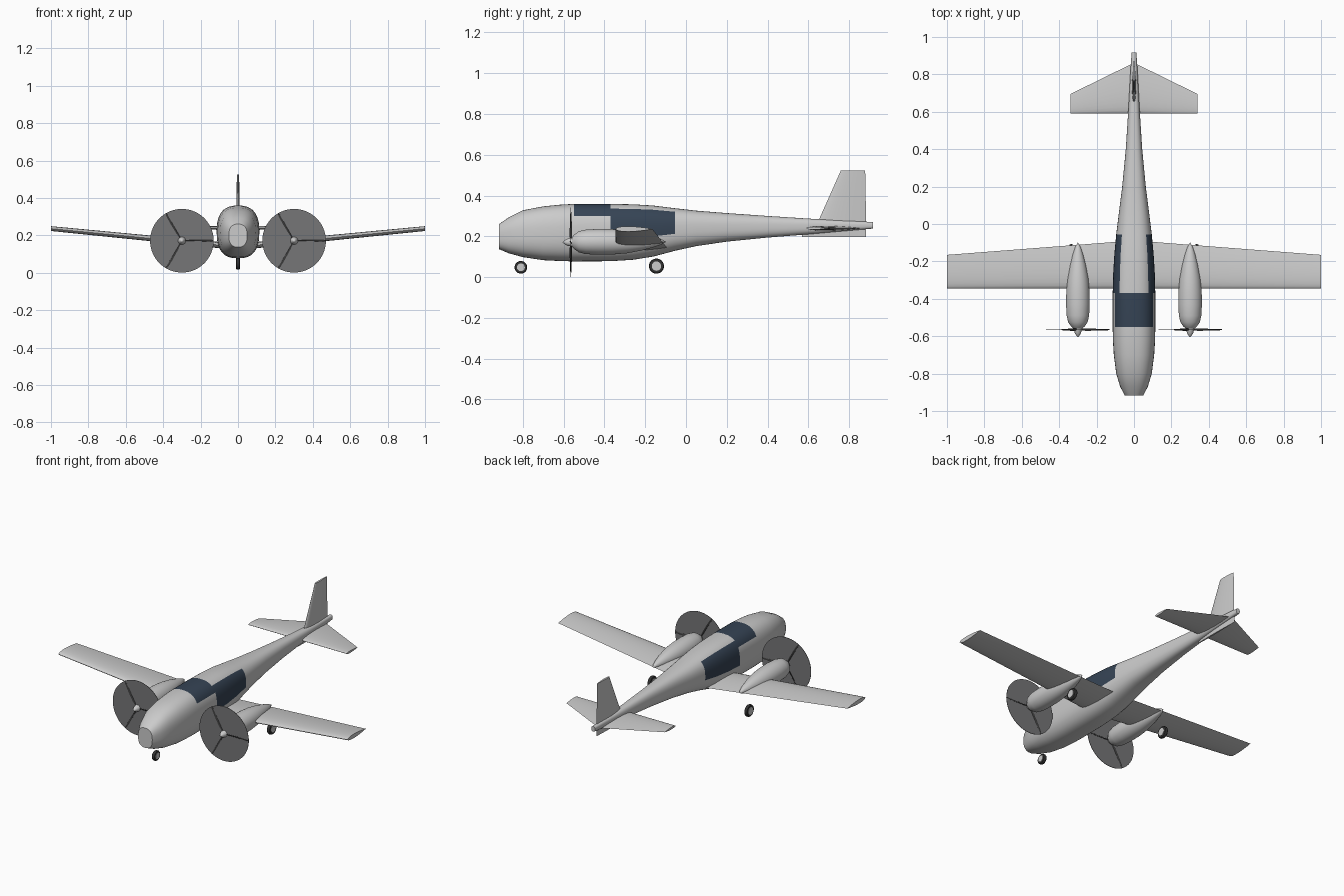
import bpy, bmesh, math
from mathutils import Matrix, Vector

cube = bpy.data.objects.get("Cube")
if cube:
    bpy.data.objects.remove(cube, do_unlink=True)


def material(name, r, g, b):
    m = bpy.data.materials.new(name)
    m.use_nodes = True
    m.diffuse_color = (r, g, b, 1)
    m.node_tree.nodes["Principled BSDF"].inputs["Base Color"].default_value = (r, g, b, 1)
    return m


BODY = material("light grey paint", 0.6, 0.6, 0.6)
GLASS = material("dark blue glass", 0.036, 0.057, 0.09)
DISC = material("propeller blur grey", 0.18, 0.18, 0.185)
BLADE = material("blade dark grey", 0.04, 0.04, 0.04)
TYRE = material("tyre black", 0.03, 0.03, 0.03)


def loft(name, rings, mats, rule=None, angle=35):
    """Skin a list of rings, cap both ends, colour faces by rule(ring, side)."""
    bm = bmesh.new()
    rows = [[bm.verts.new(p) for p in ring] for ring in rings]
    n = len(rows[0])
    for i in range(len(rows) - 1):
        for j in range(n):
            k = (j + 1) % n
            f = bm.faces.new((rows[i][j], rows[i][k], rows[i + 1][k], rows[i + 1][j]))
            f.material_index = rule(i, j) if rule else 0
    bm.faces.new(rows[0])
    bm.faces.new(rows[-1])
    bmesh.ops.remove_doubles(bm, verts=bm.verts, dist=1e-5)
    bmesh.ops.recalc_face_normals(bm, faces=bm.faces)
    me = bpy.data.meshes.new(name)
    bm.to_mesh(me)
    bm.free()
    for m in mats:
        me.materials.append(m)
    me.shade_smooth()
    me.set_sharp_from_angle(angle=math.radians(angle))
    ob = bpy.data.objects.new(name, me)
    bpy.context.collection.objects.link(ob)
    return ob


def revolve(name, profile, centre, axis, mat, sides=32):
    """Turn (position, radius) pairs around the x or y axis."""
    rings = []
    for pos, r in profile:
        ring = []
        for j in range(sides):
            a = math.tau * j / sides
            u, v = r * math.cos(a), r * math.sin(a)
            ring.append(Vector((pos, u, v) if axis == "x" else (u, pos, v)) + Vector(centre))
        rings.append(ring)
    return loft(name, rings, [mat])


def airfoil(front, back, thick, n=24):
    """Teardrop section as (chord position, offset) pairs."""
    pts = []
    for i in range(n):
        a = math.tau * i / n
        c = (1 - math.cos(a)) / 2
        pts.append((front + c * (back - front),
                    0.65 * thick * math.sin(a) * math.sqrt(1 - c)))
    return pts


# Fuselage: y, bottom, top, half width
STATIONS = [
    (-0.917, 0.137, 0.26, 0.049), (-0.87, 0.117, 0.293, 0.074),
    (-0.8, 0.098, 0.328, 0.095), (-0.7, 0.083, 0.347, 0.108),
    (-0.62, 0.079, 0.355, 0.113), (-0.55, 0.077, 0.359, 0.114),
    (-0.37, 0.078, 0.359, 0.114), (-0.26, 0.085, 0.357, 0.111),
    (-0.16, 0.101, 0.351, 0.105), (-0.055, 0.129, 0.338, 0.095),
    (0.05, 0.152, 0.326, 0.082), (0.2, 0.174, 0.314, 0.063),
    (0.4, 0.194, 0.3, 0.044), (0.6, 0.21, 0.287, 0.031),
    (0.8, 0.228, 0.276, 0.02), (0.917, 0.238, 0.27, 0.013),
]
SIDES = 48


def body_ring(y, low, high, half):
    ring = []
    for j in range(SIDES):
        a = math.tau * j / SIDES
        c, s = [math.copysign(abs(t) ** 0.78, t) for t in (math.cos(a), math.sin(a))]
        ring.append((half * c, y, (low + high) / 2 + s * (high - low) / 2))
    return ring


def window_rule(i, j):
    """Windscreen wraps over the roof, cabin windows sit on each flank."""
    deg = math.degrees(math.tau * (j + 0.5) / SIDES)
    y = (STATIONS[i][0] + STATIONS[i + 1][0]) / 2
    flank = math.degrees(math.asin(math.sin(math.radians(deg))))
    if -0.55 < y < -0.37:
        return int(flank > 30)
    if -0.37 < y < -0.055:
        return int(-8 < flank < 52)
    return 0


loft("fuselage", [body_ring(*s) for s in STATIONS], [BODY, GLASS], window_rule)


# Wing and tailplane, straight front edges and tapered rear edges
def lifting_surface(name, span, front, back_tip, back_root, z_tip, z_root, t_tip, t_root):
    rings = []
    for x, back, z, t in ((-span, back_tip, z_tip, t_tip), (0, back_root, z_root, t_root),
                          (span, back_tip, z_tip, t_tip)):
        rings.append([(x, s, z + h) for s, h in airfoil(front, back, t)])
    return loft(name, rings, [BODY])


lifting_surface("main_wing", 1.0, -0.345, -0.165, -0.088, 0.236, 0.138, 0.026, 0.034)
lifting_surface("tailplane", 0.34, 0.59, 0.695, 0.862, 0.24, 0.24, 0.014, 0.024)

# Fin and the low strake under the tail
for name, sections in (
        ("tail_fin", ((0.25, 0.638, 0.884, 0.022), (0.524, 0.76, 0.879, 0.012))),
        ("tail_strake", ((0.196, 0.57, 0.884, 0.01), (0.25, 0.57, 0.884, 0.014)))):
    loft(name, [[(h, s, z) for s, h in airfoil(f, b, t)] for z, f, b, t in sections], [BODY])

# Engines with propellers
NACELLE = [(-0.56, 0.022), (-0.548, 0.036), (-0.525, 0.052), (-0.49, 0.06), (-0.43, 0.063),
           (-0.36, 0.062), (-0.29, 0.056), (-0.22, 0.043), (-0.16, 0.027), (-0.12, 0.013),
           (-0.098, 0)]
HUB_Y, HUB_Z, PROP_R = -0.565, 0.171, 0.17


def blade(name, x, angle):
    turn = Matrix.Rotation(-angle, 4, "Y")
    rings = []
    for r, width, pitch in ((0.01, 0.01, 60), (0.05, 0.018, 45), (0.11, 0.018, 30),
                            (0.155, 0.014, 22), (PROP_R, 0.006, 20)):
        tilt = Matrix.Rotation(math.radians(pitch), 4, "X")
        ring = []
        for j in range(8):
            a = math.tau * j / 8
            p = tilt @ Vector((0, 0.0025 * math.sin(a), width / 2 * math.cos(a)))
            p.x = r
            ring.append(turn @ p + Vector((x, HUB_Y, HUB_Z)))
        rings.append(ring)
    loft(name, rings, [BLADE])


for side, sx in (("left", 1), ("right", -1)):
    x = 0.3 * sx
    revolve(side + "_nacelle", NACELLE, (x, 0, HUB_Z + 0.002), "y", BODY)
    revolve(side + "_spinner", [(-0.605, 0), (-0.598, 0.008), (-0.582, 0.017), (-0.555, 0.023)],
            (x, 0, HUB_Z), "y", BODY, 24)
    revolve(side + "_propeller_disc", [(-0.001, PROP_R), (0.001, PROP_R)],
            (x, HUB_Y, HUB_Z), "y", DISC, 64)
    for b in range(3):
        blade(f"{side}_blade_{b + 1}", x, math.tau * b / 3)


# Wheels
def wheel(name, x, y, z, r):
    tyre = [(-0.01, 0.6), (-0.011, 0.76), (-0.009, 0.92), (-0.004, 1)]
    tyre += [(-p, q) for p, q in reversed(tyre)]
    revolve(name + "_tyre", [(p, q * r) for p, q in tyre], (x, y, z), "x", TYRE)
    revolve(name + "_hub", [(-0.012, r * 0.62), (0.012, r * 0.62)], (x, y, z), "x", BODY)


wheel("nose_wheel", 0, -0.81, 0.048, 0.031)
wheel("left_main_wheel", 0.335, -0.145, 0.054, 0.037)
wheel("right_main_wheel", -0.335, -0.145, 0.054, 0.037)
